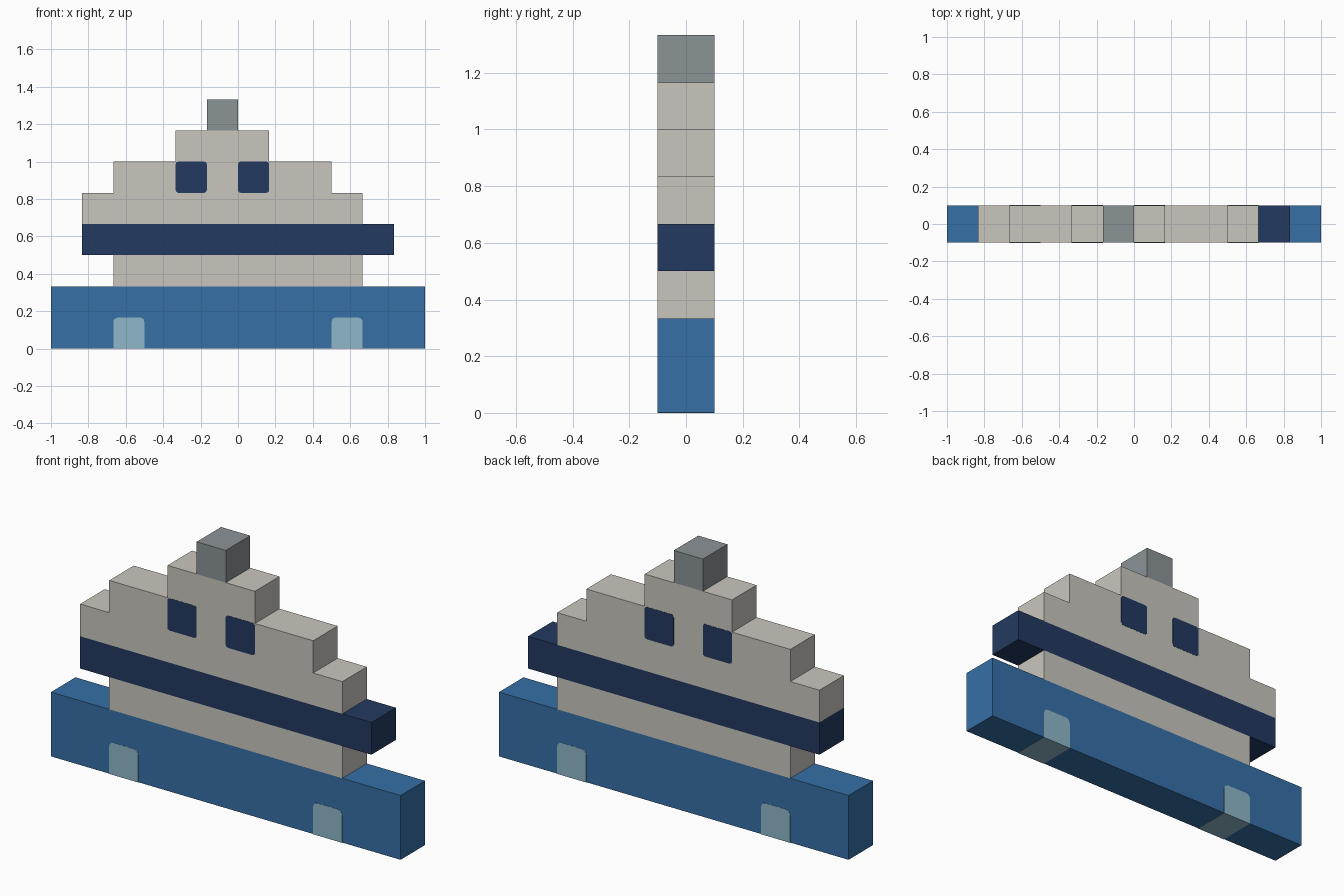
import bpy, bmesh, math

if "Cube" in bpy.data.objects:
    bpy.data.objects.remove(bpy.data.objects["Cube"])

U = 1 / 6      # block size
D = 0.1        # half depth of the model


def material(name, rgb):
    m = bpy.data.materials.new(name)
    lin = [((c / 255 + 0.055) / 1.055) ** 2.4 for c in rgb]
    m.diffuse_color = (*lin, 1)
    m.use_nodes = True
    m.node_tree.nodes["Principled BSDF"].inputs["Base Color"].default_value = m.diffuse_color
    return m


BLUE = material("hull blue", (54, 112, 167))
NAVY = material("navy", (35, 58, 96))
BEIGE = material("warm white", (202, 198, 190))
GRAY = material("funnel gray", (139, 147, 150))
AQUA = material("pale aqua", (143, 184, 202))


def prism(name, outline, half_depth, mat):
    """Extrude an x-z outline symmetrically along y."""
    bm = bmesh.new()
    face = bm.faces.new([bm.verts.new((x, -half_depth, z)) for x, z in outline])
    new = bmesh.ops.extrude_face_region(bm, geom=[face])["geom"]
    for v in new:
        if isinstance(v, bmesh.types.BMVert):
            v.co.y = half_depth
    bmesh.ops.recalc_face_normals(bm, faces=bm.faces)
    me = bpy.data.meshes.new(name)
    bm.to_mesh(me)
    bm.free()
    me.materials.append(mat)
    ob = bpy.data.objects.new(name, me)
    bpy.context.collection.objects.link(ob)
    return ob


def rect(x0, x1, z0, z1):
    return [(x0 * U, z0 * U), (x1 * U, z0 * U), (x1 * U, z1 * U), (x0 * U, z1 * U)]


def rounded(x0, z0, r_bottom, r_top):
    """One-block square with rounded corners, counter-clockwise."""
    pts = []
    for i, (cx, cz, r) in enumerate([(x0, z0, r_bottom), (x0 + 1, z0, r_bottom),
                                     (x0 + 1, z0 + 1, r_top), (x0, z0 + 1, r_top)]):
        sx, sz = [(1, 1), (-1, 1), (-1, -1), (1, -1)][i]
        if r == 0:
            pts.append((cx * U, cz * U))
            continue
        for k in range(4):
            a = math.pi + i * math.pi / 2 + k * math.pi / 6
            pts.append((cx * U + sx * r + r * math.cos(a),
                        cz * U + sz * r + r * math.sin(a)))
    return pts


# Hull (raised a hair so the porthole blocks show on the underside)
prism("hull", rect(-6, 6, 0.006, 2), D, BLUE)

# Lower deck, stripe deck and funnel
prism("lower_deck", rect(-4, 4, 2, 3), D, BEIGE)
prism("stripe_deck", rect(-5, 5, 3, 4), D, NAVY)
prism("funnel", rect(-1, 0, 7, 8), D, GRAY)

# Stepped upper cabin
steps = [(-5, 4), (4, 4), (4, 5), (3, 5), (3, 6), (1, 6), (1, 7),
         (-2, 7), (-2, 6), (-4, 6), (-4, 5), (-5, 5)]
prism("upper_cabin", [(x * U, z * U) for x, z in steps], D, BEIGE)

# Hull portholes and cabin windows, flush on front and back
for i, x in enumerate((-4, 3)):
    prism(f"porthole_{i + 1}", rounded(x, 0, 0, 0.025), D + 0.001, AQUA)
for i, x in enumerate((-2, 0)):
    prism(f"cabin_window_{i + 1}", rounded(x, 5, 0.014, 0.014), D + 0.001, NAVY)
